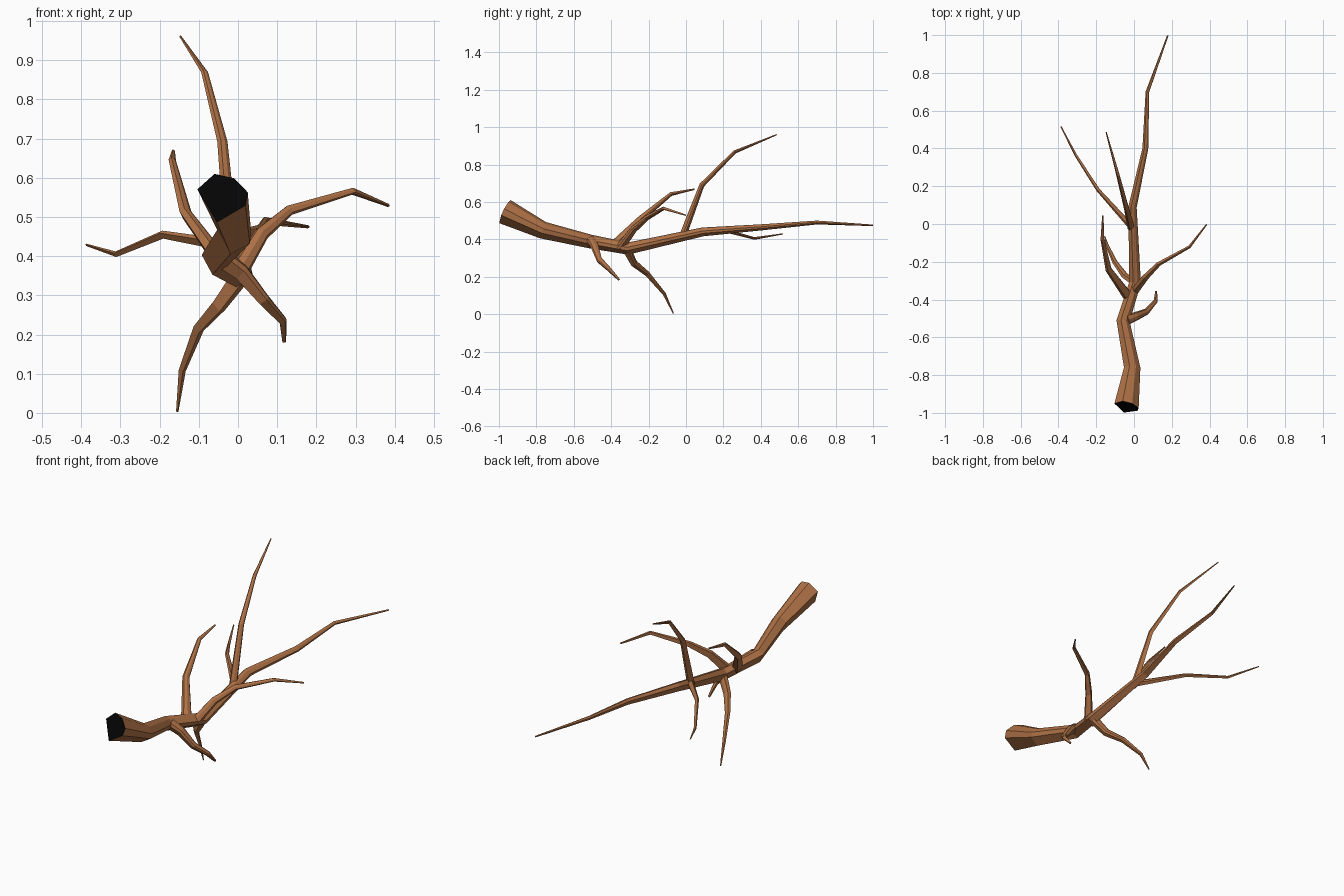
import bpy, bmesh
from mathutils import Vector

if "Cube" in bpy.data.objects:
    bpy.data.objects.remove(bpy.data.objects["Cube"])


def material(name, rgb):
    m = bpy.data.materials.new(name)
    m.diffuse_color = (*rgb, 1)
    m.use_nodes = True
    m.node_tree.nodes["Principled BSDF"].inputs["Base Color"].default_value = m.diffuse_color
    return m


bark = material("brown bark", (0.43, 0.168, 0.062))
cut = material("black cut end", (0.001, 0.001, 0.001))

# irregular six-sided cross-section shared by all limbs
PROFILE = [(-.97, .39), (-.33, 1.02), (.43, .81), (.97, .2), (.9, -.36), (-.18, -1.03)]


def limb(name, path, end_mat=0):
    """Tapered faceted tube through (x, y, z, radius) points."""
    pts = [Vector(p[:3]) for p in path]
    n = len(pts)
    bm = bmesh.new()
    rings = []
    t_old, u, v = Vector((0, 1, 0)), Vector((1, 0, 0)), Vector((0, 0, 1))
    for i, p in enumerate(pts):
        t = Vector()
        if i > 0:
            t += (p - pts[i - 1]).normalized()
        if i < n - 1:
            t += (pts[i + 1] - p).normalized()
        t.normalize()
        q = t_old.rotation_difference(t)
        u, v, t_old = q @ u, q @ v, t
        r = path[i][3]
        rings.append([bm.verts.new(p + u * a * r + v * b * r) for a, b in PROFILE])
    for a, b in zip(rings, rings[1:]):
        for k in range(len(PROFILE)):
            j = (k + 1) % len(PROFILE)
            bm.faces.new((a[k], a[j], b[j], b[k]))
    base = bm.faces.new(rings[0])
    base.material_index = end_mat
    bm.faces.new(rings[-1])
    bmesh.ops.recalc_face_normals(bm, faces=bm.faces[:])
    me = bpy.data.meshes.new(name)
    bm.to_mesh(me)
    bm.free()
    me.materials.append(bark)
    me.materials.append(cut)
    ob = bpy.data.objects.new(name, me)
    bpy.context.collection.objects.link(ob)


# main stem with the black sawn end
limb("main_branch", [
    (-.04, -.97, .549, .067), (-.010, -.765, .449, .045), (-.058, -.515, .389, .036),
    (.006, -.31, .351, .032), (-.008, .09, .44, .023), (.06, .4, .464, .016),
    (.071, .7, .49, .010), (.179, .998, .475, .004)], 1)

# side twigs
limb("upper_twig", [
    (-.015, -.02, .41, .019), (-.04, .085, .69, .0135), (-.085, .26, .867, .009),
    (-.147, .485, .96, .003)])
limb("left_twig", [
    (-.01, -.02, .425, .016), (-.19, .18, .455, .010), (-.31, .367, .405, .007),
    (-.387, .517, .429, .003)])
limb("right_twig", [
    (.0, -.355, .355, .024), (.06, -.28, .455, .019), (.13, -.21, .515, .014),
    (.293, -.12, .565, .009), (.384, -.002, .529, .004)])
limb("upper_left_twig", [
    (-.03, -.385, .365, .026), (-.135, -.24, .51, .017), (-.168, -.08, .642, .010),
    (-.165, .045, .668, .004)])
limb("lower_left_twig", [
    (.0, -.31, .337, .023), (-.048, -.277, .272, .019), (-.1, -.205, .215, .014),
    (-.142, -.115, .108, .009), (-.155, -.067, .003, .003)])
limb("lower_right_twig", [
    (-.04, -.51, .395, .027), (.008, -.49, .36, .023), (.065, -.465, .29, .017),
    (.113, -.41, .237, .012), (.117, -.358, .183, .006)])
